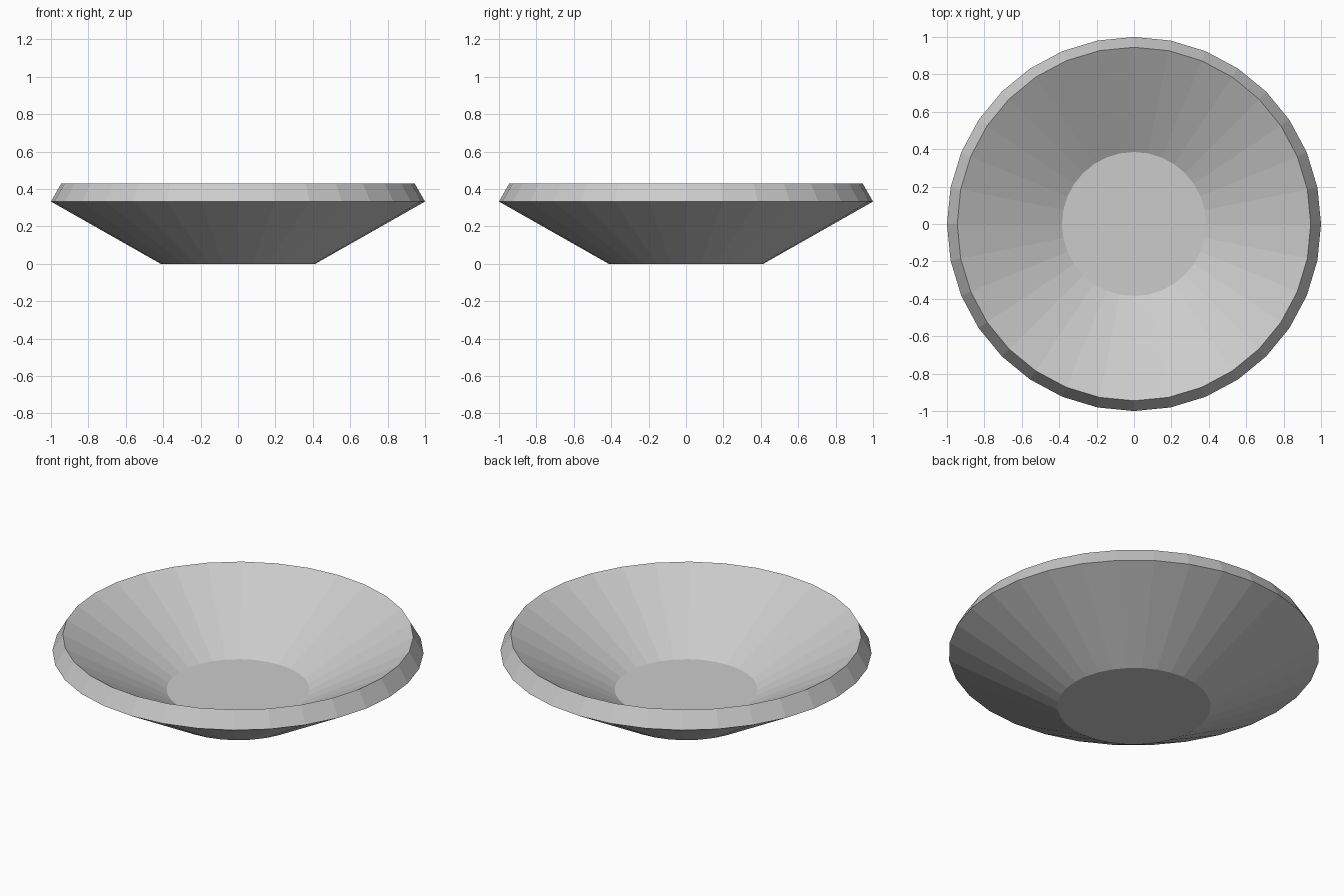
import bpy, bmesh
from math import cos, sin, tau

if "Cube" in bpy.data.objects:
    bpy.data.objects.remove(bpy.data.objects["Cube"])

SIDES = 32
# (radius, height) from outer base, over the bevelled rim, to inner floor
PROFILE = [(0.413, 0.0), (1.0, 0.333), (0.945, 0.429), (0.385, 0.11)]

bm = bmesh.new()
rings = [[bm.verts.new((r * cos(tau * i / SIDES), r * sin(tau * i / SIDES), z))
          for i in range(SIDES)] for r, z in PROFILE]

# Outer wall, rim and inner wall
for a, b in zip(rings, rings[1:]):
    for i in range(SIDES):
        j = (i + 1) % SIDES
        bm.faces.new((a[i], a[j], b[j], b[i]))

# Base underside and inner floor
bm.faces.new(rings[0][::-1])
bm.faces.new(rings[-1])
bmesh.ops.recalc_face_normals(bm, faces=bm.faces)

mesh = bpy.data.meshes.new("bowl")
bm.to_mesh(mesh)
bm.free()
bowl = bpy.data.objects.new("bowl", mesh)
bpy.context.collection.objects.link(bowl)
